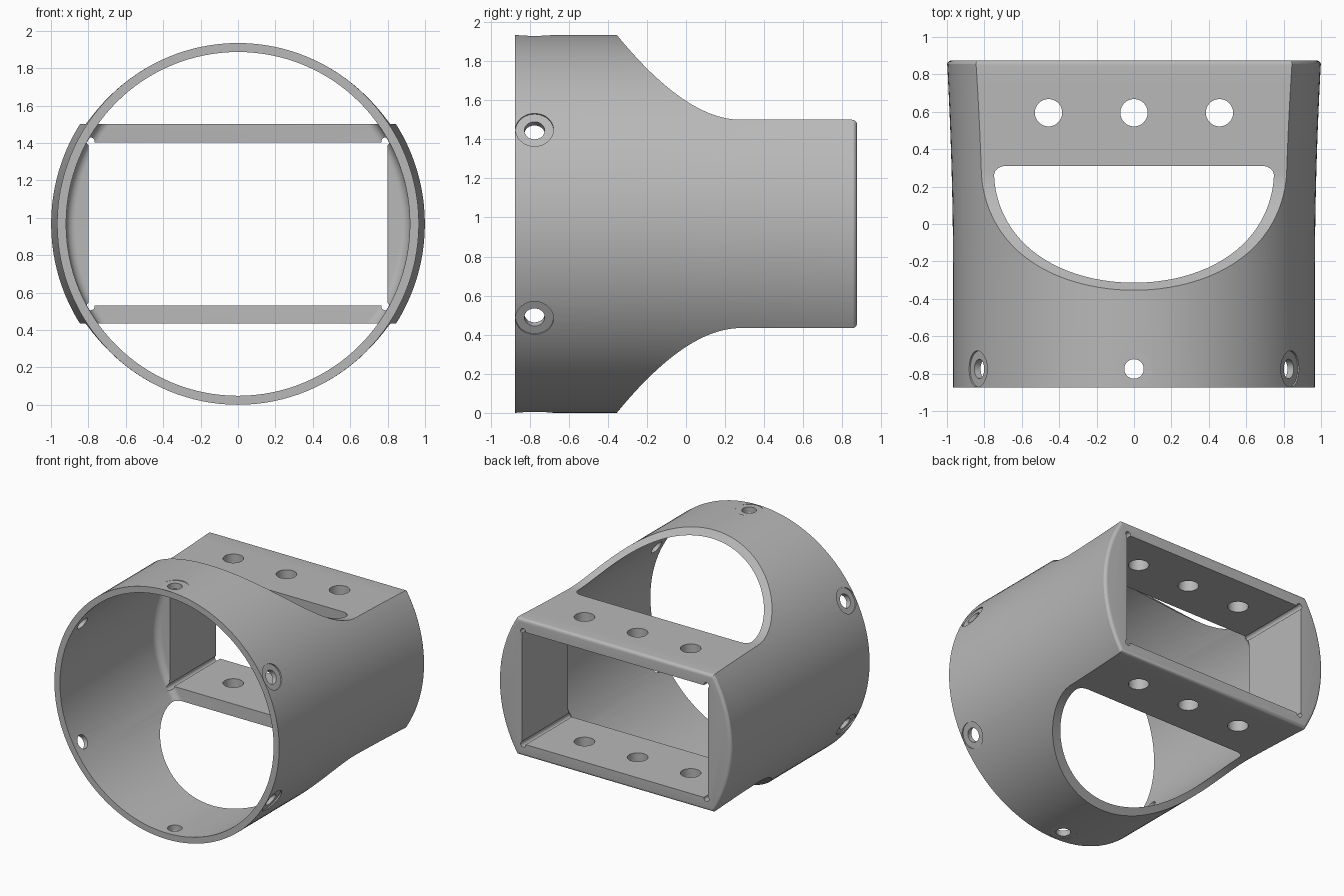
import bpy, bmesh, math
from mathutils import Matrix, Vector

if "Cube" in bpy.data.objects:
    bpy.data.objects.remove(bpy.data.objects["Cube"])

ZC = 0.967           # height of the tube axis
R = 0.967            # outer radius at the front
BORE = 0.919         # inner radius
END = 0.875          # half length


def make_object(name, bm):
    bmesh.ops.recalc_face_normals(bm, faces=bm.faces)
    mesh = bpy.data.meshes.new(name)
    bm.to_mesh(mesh)
    bm.free()
    obj = bpy.data.objects.new(name, mesh)
    bpy.context.collection.objects.link(obj)
    return obj


def lathe(name, profile, n=128):
    """Closed solid turned around the y axis from (radius, y) points."""
    bm = bmesh.new()
    rings = []
    for r, y in profile:
        rings.append([bm.verts.new((r * math.cos(2 * math.pi * i / n), y,
                                    ZC + r * math.sin(2 * math.pi * i / n))) for i in range(n)])
    for a, b in zip(rings, rings[1:]):
        for i in range(n):
            j = (i + 1) % n
            bm.faces.new((a[i], a[j], b[j], b[i]))
    bm.faces.new(rings[0])
    bm.faces.new(rings[-1])
    return make_object(name, bm)


def side_prism(name, outline, half_width):
    """Extrude a (y, z) outline along x."""
    bm = bmesh.new()
    face = bm.faces.new([bm.verts.new((-half_width, y, z)) for y, z in outline])
    out = bmesh.ops.extrude_face_region(bm, geom=[face])
    verts = [v for v in out["geom"] if isinstance(v, bmesh.types.BMVert)]
    bmesh.ops.translate(bm, verts=verts, vec=(2 * half_width, 0, 0))
    return make_object(name, bm)


def rod(name, start, end, radius, n=40):
    start, end = Vector(start), Vector(end)
    d = end - start
    m = Matrix.Translation((start + end) / 2) @ d.to_track_quat('Z', 'Y').to_matrix().to_4x4()
    bm = bmesh.new()
    bmesh.ops.create_cone(bm, cap_ends=True, segments=n, radius1=radius, radius2=radius,
                          depth=d.length, matrix=m)
    return make_object(name, bm)


def box(name, center, size):
    bm = bmesh.new()
    bmesh.ops.create_cube(bm, size=1, matrix=Matrix.Translation(center) @ Matrix.Diagonal((*size, 1)))
    return make_object(name, bm)


def cut(target, tool, operation='DIFFERENCE'):
    tool.hide_render = True
    mod = target.modifiers.new("cut", 'BOOLEAN')
    mod.operation = operation
    mod.solver = 'EXACT'
    mod.object = tool
    bpy.context.view_layer.objects.active = target
    bpy.ops.object.modifier_apply(modifier=mod.name)
    bpy.data.objects.remove(tool, do_unlink=True)


# Outer body: cylinder that flares gently to the rear and has a rounded rim
def outer_radius(y):
    return R + 0.033 * (max(0, y + 0.3) / 1.175) ** 2


rim = 0.025
profile = [(R, -END), (R, -0.3)]
profile += [(outer_radius(y), y) for y in [-0.3 + 1.15 * i / 10 for i in range(1, 11)]]
for i in range(1, 7):
    a = math.pi / 2 * i / 6
    profile.append((1.0 - rim + rim * math.cos(a), END - rim + rim * math.sin(a)))
body = lathe("tube_adapter", profile)

# Side silhouette: full height in front, sweeping down to the flat rear box
half = 0.533
top = [(-1.0, 1.133), (-0.492, 1.133)]
for i in range(25):
    t = i / 24
    top.append(((1 - t) ** 2 * -0.355 + t * t * 0.28,
                (1 - t) ** 2 * 0.968 + (1 - (1 - t) ** 2) * half))
for i in range(7):
    a = math.pi / 2 * i / 6
    top.append((END - rim + rim * math.sin(a), half - rim + rim * math.cos(a)))
outline = [(y, ZC + z) for y, z in top] + [(y, ZC - z) for y, z in reversed(top)]
cut(body, side_prism("silhouette", outline, 1.3), 'INTERSECT')

# Round bore with a filleted end, then the rectangular socket
fil, depth = 0.05, 0.31
bore = [(BORE, -1.0), (BORE, depth - fil)]
for i in range(1, 8):
    a = math.pi / 2 * i / 7
    bore.append((BORE - fil + fil * math.cos(a), depth - fil + fil * math.sin(a)))
cut(body, lathe("bore", bore))
cut(body, box("socket", (0, 0.6, ZC), (1.6, 1.2, 0.872)))

# Small relief holes in the socket corners
for sx in (-1, 1):
    for sz in (-1, 1):
        x, z = sx * 0.788, ZC + sz * 0.44
        cut(body, rod("relief", (x, 0.27, z), (x, 1.1, z), 0.022, 20))

# Three holes through both plates
for x in (-0.457, 0, 0.457):
    cut(body, rod("plate_hole", (x, 0.595, -0.2), (x, 0.595, 2.2), 0.073, 48))

# Six radial screw holes with shallow spot faces near the front
for k in range(6):
    a = math.radians(30 + 60 * k)
    d = Vector((math.cos(a), 0, math.sin(a)))
    c = Vector((0, -0.775, ZC))
    floor = R - (0.005 if k % 3 == 1 else 0.012)
    cut(body, rod("spot_face", c + d * floor, c + d * 1.2, 0.097))
    cut(body, rod("screw_hole", c + d * 0.7, c + d * 1.2, 0.052))

# One plain grey finish
mat = bpy.data.materials.new("plain_grey")
mat.diffuse_color = (0.48, 0.48, 0.48, 1)
mat.use_nodes = True
mat.node_tree.nodes["Principled BSDF"].inputs["Base Color"].default_value = mat.diffuse_color
body.data.materials.clear()
body.data.materials.append(mat)

bpy.ops.object.select_all(action='DESELECT')
body.select_set(True)
bpy.context.view_layer.objects.active = body
bpy.ops.object.shade_smooth_by_angle(angle=math.radians(25))
